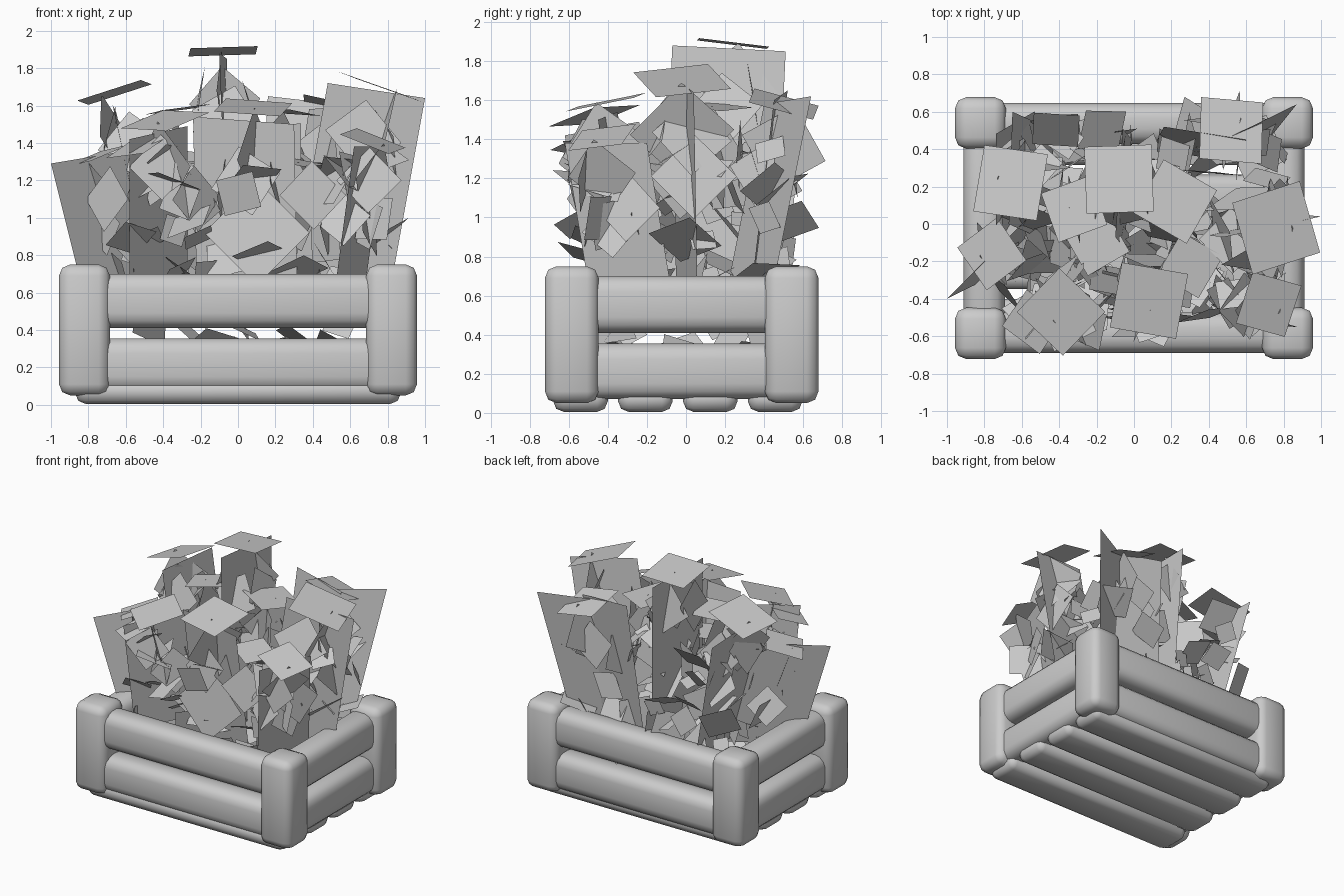
import bpy, random
from math import radians, pi, cos, sin, hypot
from mathutils import Vector, Matrix, Euler

if "Cube" in bpy.data.objects:
    bpy.data.objects.remove(bpy.data.objects["Cube"])

random.seed(7)
YC = -0.022  # crate centre in y


def box(name, x, y, z, bevel, seg):
    bpy.ops.mesh.primitive_cube_add(size=1, location=(sum(x) / 2, sum(y) / 2, sum(z) / 2))
    o = bpy.context.object
    o.name = name
    o.scale = (x[1] - x[0], y[1] - y[0], z[1] - z[0])
    bpy.ops.object.transform_apply(location=False, rotation=False, scale=True)
    m = o.modifiers.new("rounding", 'BEVEL')
    m.width, m.segments = bevel, seg
    bpy.ops.object.modifier_apply(modifier=m.name)
    bpy.ops.object.shade_smooth_by_angle(angle=radians(60))
    return o


def card_mesh(name, quads):
    verts = [tuple(p) for q in quads for p in q]
    me = bpy.data.meshes.new(name)
    me.from_pydata(verts, [], [tuple(range(i, i + 4)) for i in range(0, len(verts), 4)])
    o = bpy.data.objects.new(name, me)
    bpy.context.collection.objects.link(o)
    return o


def card(c, size, rot):
    h = size / 2
    m = Matrix.Translation(c) @ rot.to_matrix().to_4x4()
    return [m @ Vector((sx * h, sy * h, 0)) for sx, sy in ((-1, -1), (1, -1), (1, 1), (-1, 1))]


# corner posts
for sx in (-1, 1):
    for sy in (-1, 1):
        x = sorted((sx * 0.685, sx * 0.957))
        y = sorted((YC + sy * 0.425, YC + sy * 0.70))
        box("corner_post", x, y, (0.05, 0.75), 0.06, 2)

# side rails, two per side, ends buried in the posts
for z in ((0.07, 0.355), (0.41, 0.70)):
    for s in (-1, 1):
        box("long_rail", (-0.84, 0.84), sorted((YC + s * 0.45, YC + s * 0.668)), z, 0.08, 3)
        box("short_rail", sorted((s * 0.69, s * 0.912)), (YC - 0.58, YC + 0.58), z, 0.08, 3)

# floor slats
for i in range(4):
    y = -0.54 + i * 0.332
    box("floor_slat", (-0.87, 0.87), (y - 0.14, y + 0.14), (0.005, 0.14), 0.055, 2)

# tall leaf panels: two top corners and a drop vector
panels = [
    ((-1, -.4, 1.29), (-.58, .02, 1.36), (.2, .1, -.8)),
    ((-.58, -.62, 1.42), (-.27, -.24, 1.49), (.0, .16, -.95)),
    ((-.24, -.35, 1.54), (.3, -.45, 1.5), (.02, .14, -1.0)),
    ((.48, -.07, 1.72), (1, .04, 1.64), (-.2, .02, -1.1)),
    ((-.1, -.07, 1.88), (-.06, .51, 1.85), (.05, -.06, -1.3)),
    ((.38, .40, 1.58), (.87, .64, 1.62), (-.16, -.2, -1.0)),
    ((-.67, .0, 1.60), (-.65, .60, 1.56), (.22, -.1, -1.0)),
    ((.62, -.62, 1.38), (.78, -.2, 1.38), (-.12, .15, -.9)),
    ((.16, .52, 1.65), (.6, .45, 1.6), (-.06, -.12, -1.0)),
]
quads = []
for a, b, d in panels:
    a, b, d = Vector(a), Vector(b), Vector(d)
    quads.append([a, b, b + d, a + d])
card_mesh("tall_leaves", quads)

# sprigs: x, y, z and size of the cap leaf, with its turn in degrees
sprigs = [
    (-.08, .24, 1.89, .36, 2), (.52, .50, 1.58, .34, -5), (.76, -.02, 1.70, .40, 17),
    (.08, -.41, 1.59, .36, -10), (-.39, -.47, 1.52, .34, 45), (.72, -.43, 1.41, .29, -15),
    (-.66, .22, 1.67, .36, -8), (-.76, -.16, 1.33, .28, 35), (.22, .12, 1.57, .33, -30),
    (-.32, .08, 1.58, .28, 20), (.3, -.22, 1.3, .26, 60), (-.2, -.1, 1.3, .26, 30),
]
caps, sides = [], []
for x, y, z, s, turn in sprigs:
    lean = Euler((-y * 0.5, x * 0.45, 0)).to_matrix()
    caps.append(card(Vector((x, y, z)), s,
                     (lean @ Matrix.Rotation(radians(turn), 3, 'Z')).to_euler()))
    # diamond leaf poking through the cap
    up = lean @ Matrix.Rotation(radians(turn + 80), 3, 'Z') @ Euler((pi / 2, 0, 0)).to_matrix()
    caps.append(card(Vector((x, y, z - s * 0.66)), s * 0.95,
                     (up @ Matrix.Rotation(pi / 4, 3, 'Z')).to_euler()))
    # ring of diamond leaves lower down
    for k in range(4):
        a = radians(turn) + k * pi / 2
        out = Vector((cos(a), sin(a), 0)) * s * 0.4
        zz = z - random.uniform(0.25, 0.5)
        face = Euler((random.uniform(1.2, 1.6), 0, a + pi / 2)).to_matrix()
        face = face @ Matrix.Rotation(pi / 4 + random.uniform(-.3, .3), 3, 'Z')
        sides.append(card(Vector((x * 0.82, y * 0.82, zz)) + out, s * 0.75, face.to_euler()))

# diamond leaves that face outward on the front and right
for c, s, turn in (((.1, -.5, .92), .4, 0), ((-.41, -.56, 1.27), .25, 10), ((.7, -.52, 1.2), .25, -10),
                   ((.4, -.48, 1.12), .26, 15), ((.82, .04, 1.21), .31, 90), ((.74, -.3, 1.05), .25, 70),
                   ((-.7, -.35, 1.1), .25, -50)):
    r = Euler((1.45, 0, radians(turn))).to_matrix() @ Matrix.Rotation(pi / 4, 3, 'Z')
    sides.append(card(Vector(c), s, r.to_euler()))
card_mesh("cap_leaves", caps)
card_mesh("side_leaves", sides)

# loose small leaves filling the bush
fill = []
for i in range(140):
    z = random.uniform(0.55, 1.4) if i % 8 else random.uniform(0.25, 0.6)
    w = min(1, 0.8 + max(0, z - 0.65) * 0.7)
    x, y = random.uniform(-.76, .80) * w, YC + random.uniform(-.56, .58) * w
    if hypot(x / 0.85, y / 0.62) > 1.15:
        x, y = x * 0.85, y * 0.85
    rot = Euler((random.uniform(.3, 1.6), random.uniform(-.5, .5), random.uniform(0, 2 * pi)))
    fill.append(card(Vector((x, y, z)), random.uniform(.12, .27), rot))
# keep every leaf inside the overall size
for q in fill:
    for p in q:
        p.x = max(-.92, min(.92, p.x))
        p.y = max(-.70, min(.70, p.y))
card_mesh("loose_leaves", fill)
